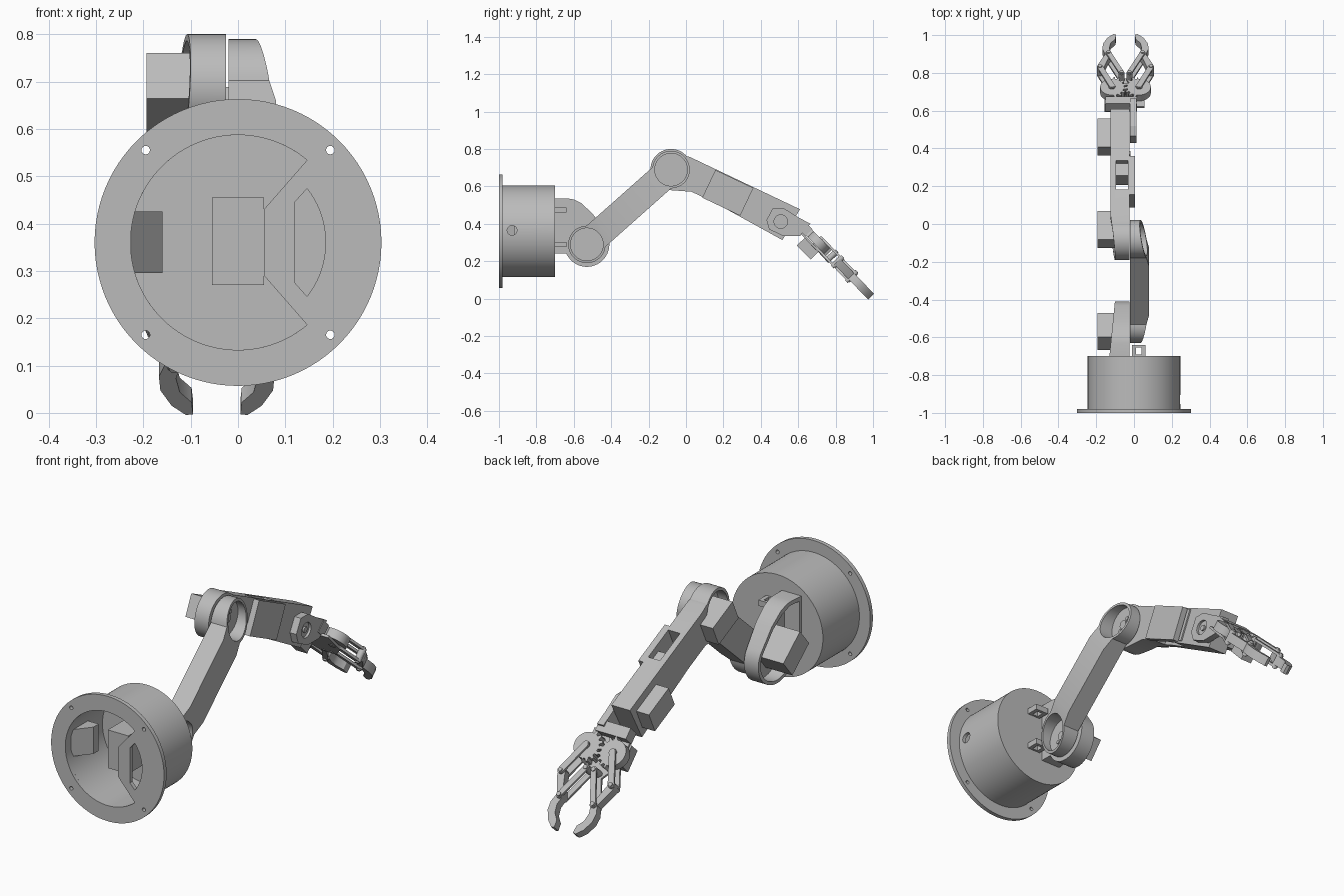
import bpy, bmesh
from math import sin, cos, radians, pi
from mathutils import Matrix, Vector

if "Cube" in bpy.data.objects:
    bpy.data.objects.remove(bpy.data.objects["Cube"])

grey = bpy.data.materials.new("plain grey")
grey.use_nodes = True
grey.diffuse_color = (0.5, 0.5, 0.5, 1)
grey.node_tree.nodes["Principled BSDF"].inputs["Base Color"].default_value = (0.5, 0.5, 0.5, 1)


def frame(origin, a, b):
    """Matrix whose local x and y run along a and b."""
    a, b = Vector(a), Vector(b)
    m = Matrix((a, b, a.cross(b))).transposed().to_4x4()
    return Matrix.Translation(origin) @ m


def side(y, z, deg):
    """Side-on frame: u along the limb, v across it, h along world x."""
    c, s = cos(radians(deg)), sin(radians(deg))
    return frame((0, y, z), (0, c, s), (0, -s, c))


def arc(cx, cy, r, start=0, end=360, n=48):
    full = end - start == 360
    steps = n if full else n - 1
    angles = [radians(start + (end - start) * i / steps) for i in range(n)]
    return [(cx + r * cos(t), cy + r * sin(t)) for t in angles]


def rect(x0, x1, y0, y1):
    return [(x0, y0), (x1, y0), (x1, y1), (x0, y1)]


def bar(p, q, r):
    """Round-ended link outline between two pivots."""
    p, q = Vector(p), Vector(q)
    d = (q - p).normalized()
    deg = Vector((1, 0)).angle_signed(d) * -180 / pi
    return arc(*q, r, deg - 90, deg + 90, 10) + arc(*p, r, deg + 90, deg + 270, 10)


def prism(name, pts, lo, hi, m, slices=(), cuts=()):
    """Extrude an outline, trim it with planes, then cut holes (outline, lo, hi)."""
    bm = bmesh.new()
    low = [bm.verts.new((x, y, lo)) for x, y in pts]
    top = [bm.verts.new((x, y, hi)) for x, y in pts]
    bm.faces.new(low[::-1])
    bm.faces.new(top)
    for i in range(len(pts)):
        j = (i + 1) % len(pts)
        bm.faces.new((low[i], low[j], top[j], top[i]))
    for co, no in slices:
        cut = bmesh.ops.bisect_plane(bm, geom=bm.verts[:] + bm.edges[:] + bm.faces[:],
                                     plane_co=co, plane_no=no, clear_outer=True)
        rim = [e for e in cut["geom_cut"] if isinstance(e, bmesh.types.BMEdge)]
        bmesh.ops.holes_fill(bm, edges=rim, sides=0)
    bmesh.ops.recalc_face_normals(bm, faces=bm.faces)
    bm.transform(m)
    me = bpy.data.meshes.new(name)
    bm.to_mesh(me)
    bm.free()
    ob = bpy.data.objects.new(name, me)
    bpy.context.collection.objects.link(ob)
    me.materials.append(grey)
    for outline, c0, c1 in cuts:
        carve(ob, prism("cutter", outline, c0, c1, m))
    smooth(ob)
    return ob


def carve(ob, cutter):
    mod = ob.modifiers.new("hole", "BOOLEAN")
    mod.operation, mod.solver, mod.object = "DIFFERENCE", "EXACT", cutter
    bpy.context.view_layer.objects.active = ob
    bpy.ops.object.modifier_apply(modifier=mod.name)
    bpy.data.objects.remove(cutter)


def smooth(ob):
    bpy.ops.object.select_all(action="DESELECT")
    ob.select_set(True)
    bpy.context.view_layer.objects.active = ob
    bpy.ops.object.shade_smooth_by_angle(angle=radians(30))


# Base: hollow drum, flange with screw holes, and a slotted cover sector
base = frame((0, 0, 0.36), (1, 0, 0), (0, 0, 1))
world = side(0, 0, 0)
drum = prism("base_drum", arc(0, 0, 0.245, n=96), 0.70, 0.985, base,
             cuts=[(arc(0, 0, 0.227, n=96), 0.715, 1.1)])
carve(drum, prism("cutter", arc(-0.93, 0.365, 0.026), 0.15, 0.3, world))
smooth(drum)
screws = [(arc(x, z, 0.009, n=16), 0.9, 1.1) for x in (-0.195, 0.195) for z in (-0.195, 0.195)]
opening = arc(0, 0, 0.227, 50, 310, 72) + [(0.055, -0.07), (0.055, 0.07)]
slot = arc(0, 0, 0.185, -38, 38, 20) + [(0.12, 0.085), (0.12, -0.085)]
prism("base_flange", arc(0, 0, 0.303, n=96), 0.98, 1.0, base,
      cuts=screws + [(opening, 0.9, 1.1), (slot, 0.9, 1.1)])
prism("base_servo", rect(-0.055, 0.055, -0.09, 0.095), 0.71, 0.92, base)
floor_plan = frame((0, 0, 0), (1, 0, 0), (0, 1, 0))
prism("inner_socket", [(-0.225, -0.96), (-0.16, -0.88), (-0.16, -0.84), (-0.225, -0.84)],
      0.295, 0.425, floor_plan)

# Shoulder: cup bracket on the drum, small tabs, tilted servo
shoulder = (-0.53, 0.29)
bracket = [(-0.71, 0.535), (-0.71, 0.24), (-0.64, 0.24)] + arc(*shoulder, 0.12, 215, 400, 30) \
    + [(-0.5, 0.455), (-0.56, 0.51), (-0.6, 0.53), (-0.63, 0.535)]
hollow = [(-0.685, 0.515), (-0.685, 0.26), (-0.63, 0.26)] + arc(*shoulder, 0.104, 215, 400, 30) \
    + [(-0.51, 0.44), (-0.57, 0.49), (-0.62, 0.515)]
prism("shoulder_bracket", bracket, -0.13, -0.025, world,
      slices=[((-0.70, 0, -0.13), (0.03, 0, -0.3))], cuts=[(hollow, -0.2, -0.05)])
prism("shoulder_servo", rect(-0.135, 0.032, -0.054, 0.054), -0.193, -0.045, side(*shoulder, -40))
for z in (0.46, 0.275):
    prism("shoulder_tab", rect(-0.71, -0.64, z, z + 0.028), -0.01, 0.06, world,
          cuts=[(rect(-0.69, -0.655, z - 0.1, z + 0.1), 0.01, 0.04)])

# Upper arm: waisted beam with slanted ends and a round pocket at each joint
elbow = (-0.08, 0.69)
span = 0.602
arm = side(*shoulder, 41.6)
beam = arc(span, 0, 0.1, -131, 131, 36) + arc(0, 0, 0.1, 49, 311, 36)
prism("upper_arm", beam, -0.02, 0.08, arm,
      slices=[((-0.1, 0, 0.03), (-0.05, 0, 0.23)), ((span + 0.1, 0, 0.03), (0.05, 0, 0.23))],
      cuts=[(arc(u, 0, 0.087), -0.005, 0.2) for u in (0, span)])
for u in (0, span):
    prism("joint_horn", arc(u, 0, 0.022, n=24), -0.01, 0.002, arm)
    for k in (-1, 1):
        prism("horn_screw", arc(u + k * 0.035, 0, 0.009, n=16), -0.01, 0.0, arm)

# Forearm: cup at the elbow, box body with an open bay, side cover, two servos
fore = side(*elbow, -25.4)
body = arc(0, 0, 0.11, 66, 290, 40) + [(0.15, -0.06), (0.29, -0.06), (0.70, -0.085),
                                       (0.713, 0.104), (0.06, 0.104)]
prism("forearm", body, -0.125, -0.025, fore,
      slices=[((-0.11, 0, -0.1), (-0.025, 0, -0.21))],
      cuts=[(arc(0, 0, 0.096), -0.2, -0.05), (rect(0.24, 0.41, -0.2, 0.2), -0.095, -0.032)])
prism("bay_servo", rect(0.34, 0.415, -0.05, 0.07), -0.1, -0.03, fore)
prism("forearm_cover", rect(0.215, 0.44, -0.064, 0.1), -0.03, 0.004, fore)
prism("cover_rib", rect(0.45, 0.47, -0.06, 0.095), -0.03, -0.018, fore)
for name, u in (("elbow_servo", -0.032), ("wrist_servo", 0.51)):
    prism(name, rect(u, u + 0.168, -0.044, 0.063), -0.193, -0.045, fore)

# Wrist: side plate with a round horn, small pins
wrist = [(0.43, 0.42), (0.465, 0.485), (0.52, 0.485), (0.60, 0.435), (0.665, 0.40),
         (0.61, 0.335), (0.52, 0.335), (0.445, 0.37)]
prism("wrist_plate", wrist, -0.022, 0.012, world, cuts=[(arc(0.507, 0.412, 0.036), 0.0, 0.1)])
prism("wrist_horn", arc(0.507, 0.412, 0.014, n=20), -0.01, 0.008, world)

# Gripper: a runs along x, b forward along the hand, h out of the hand
c, s = cos(radians(-46)), sin(radians(-46))
hand = frame((-0.045, 0.71, 0.30), (1, 0, 0), (0, c, s))
prism("palm_block", rect(-0.105, 0.06, -0.13, -0.075), -0.035, 0.025, hand)
palm = [(-0.1, -0.1), (0.1, -0.1), (0.1, 0.03), (0.04, 0.115), (-0.04, 0.115), (-0.1, 0.03)]
prism("palm_plate", palm, -0.038, -0.026, hand)
prism("gripper_servo", rect(-0.11, -0.05, -0.07, 0.035), -0.095, -0.035, hand)

finger = [(0.118, 0.138), (0.135, 0.128), (0.152, 0.142), (0.146, 0.17), (0.108, 0.25),
          (0.122, 0.29), (0.119, 0.33), (0.095, 0.375), (0.065, 0.402), (0.05, 0.40),
          (0.053, 0.365), (0.078, 0.335), (0.086, 0.295), (0.074, 0.25), (0.092, 0.215)]
for m, label in ((1, "left"), (-1, "right")):
    hub, outer = (m * 0.072, 0), (m * 0.135, 0.144)
    inner, knuckle = (m * 0.021, 0.10), (m * 0.09, 0.252)
    # Teeth only where the two gears face each other
    gear = []
    for i in range(96):
        t = 2 * pi * i / 96
        toothed = -m * cos(t) > 0.1
        high = (i + (0 if m > 0 else 3)) % 6 < 3
        r = (0.078 if high else 0.063) if toothed else 0.062
        gear.append((hub[0] + r * cos(t), r * sin(t)))
    prism(label + "_gear", gear, -0.022, 0.022, hand)
    prism(label + "_gear_hub", arc(*hub, 0.018, n=20), -0.04, 0.03, hand)
    prism(label + "_finger", [(m * x, y) for x, y in finger], -0.022, 0.022, hand)
    for h in (-0.034, 0.022):
        prism(label + "_drive_link", bar(hub, outer, 0.015), h, h + 0.012, hand)
        prism(label + "_guide_link", bar(inner, knuckle, 0.013), h, h + 0.012, hand)
    for p in (outer, inner, knuckle):
        prism(label + "_pivot", arc(*p, 0.01, n=16), -0.04, 0.04, hand)
        prism(label + "_pivot_collar", arc(*p, 0.016, n=16), -0.03, 0.03, hand)
